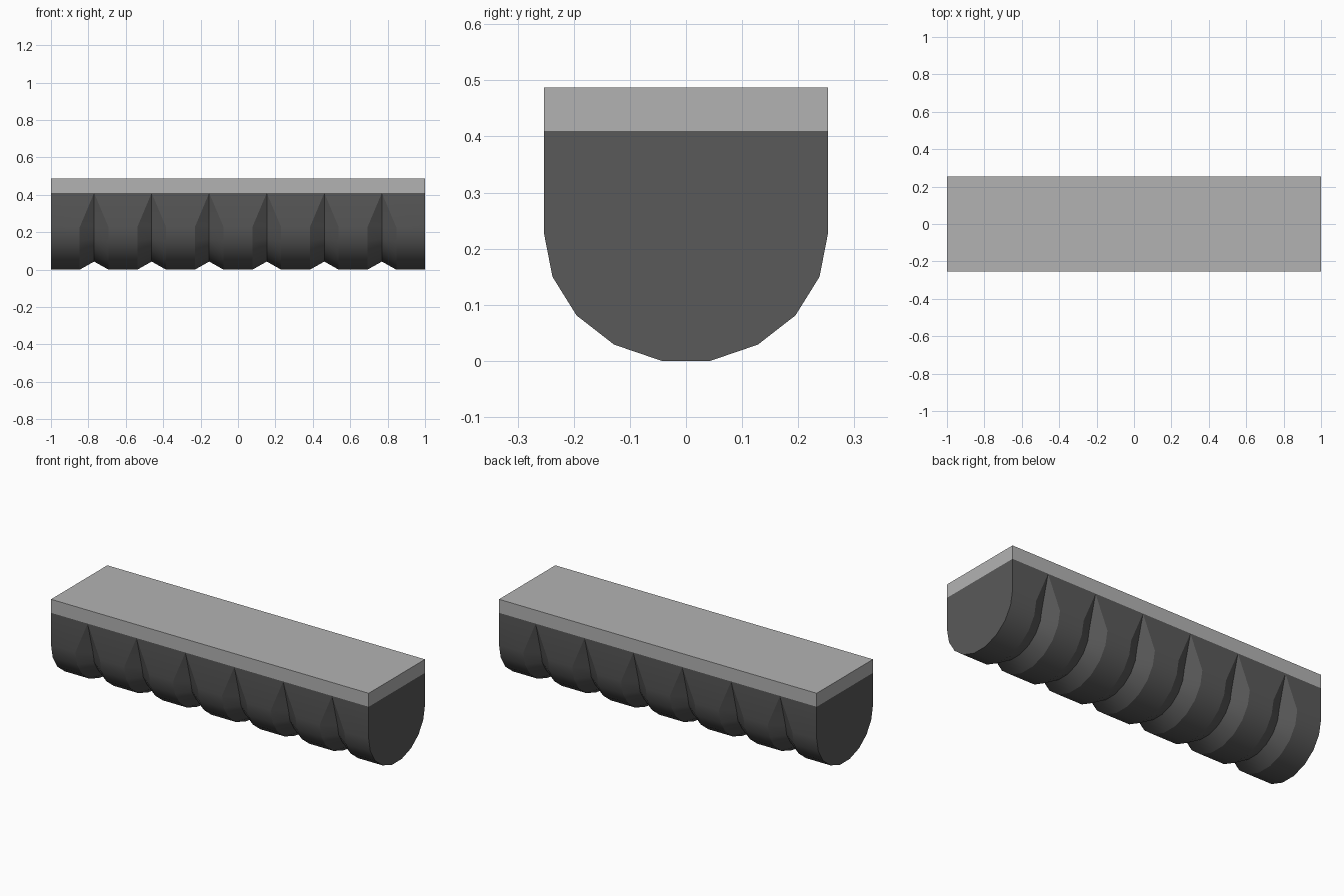
import bpy, bmesh, math

if "Cube" in bpy.data.objects:
    bpy.data.objects.remove(bpy.data.objects["Cube"])

HALF_W, SPLIT_Z, TOP_Z, SPRING_Z = 0.253, 0.41, 0.487, 0.227
GROOVES = 6
PITCH = 2 / (GROOVES + 0.5)
GROOVE_HALF = PITCH / 4
INSET = 0.81

# half cross-section of the rounded body, from side down to the bottom
HALF = [(0.253, 0.227), (0.238, 0.15), (0.195, 0.081), (0.128, 0.029), (0.043, 0.0)]
CURVE = [(-y, z) for y, z in HALF] + HALF[::-1]


def finish(name, bm, color=None, angle=None):
    bmesh.ops.remove_doubles(bm, verts=bm.verts[:], dist=1e-4)
    bmesh.ops.recalc_face_normals(bm, faces=bm.faces[:])
    mesh = bpy.data.meshes.new(name)
    bm.to_mesh(mesh)
    bm.free()
    obj = bpy.data.objects.new(name, mesh)
    bpy.context.collection.objects.link(obj)
    if color:
        mat = bpy.data.materials.new(name + "_grey")
        mat.diffuse_color = (color, color, color, 1)
        mat.use_nodes = True
        mat.node_tree.nodes["Principled BSDF"].inputs["Base Color"].default_value = mat.diffuse_color
        mesh.materials.append(mat)
    if angle:
        bpy.ops.object.select_all(action='DESELECT')
        obj.select_set(True)
        bpy.context.view_layer.objects.active = obj
        bpy.ops.object.shade_smooth_by_angle(angle=math.radians(angle))
    return obj


# stations along x: (x of curve, x of top corners, inset scale)
stations = [(-1, -1, 1)]
for i in range(GROOVES):
    x = (i - (GROOVES - 1) / 2) * PITCH
    stations += [(x - GROOVE_HALF, x, 1), (x, x, INSET), (x + GROOVE_HALF, x, 1)]
stations.append((1, 1, 1))

# grooved body: rings lofted together; grooves taper to a point at the top
bm = bmesh.new()
rings = []
for x, top_x, s in stations:
    pts = [(top_x, -HALF_W, SPLIT_Z)]
    pts += [(x, y * s, SPRING_Z + (z - SPRING_Z) * s) for y, z in CURVE]
    pts += [(top_x, HALF_W, SPLIT_Z)]
    rings.append([bm.verts.new(p) for p in pts])
bmesh.ops.remove_doubles
for a, b in zip(rings, rings[1:]):
    for j in range(len(a) - 1):
        quad = [a[j], a[j + 1], b[j + 1], b[j]]
        # drop the corner that coincides at a groove apex
        face = [v for k, v in enumerate(quad) if (v.co - quad[k - 1].co).length > 1e-5]
        bm.faces.new(face)
bm.faces.new(rings[0])
bm.faces.new(rings[-1])
bm.faces.new([rings[0][0], rings[0][-1], rings[-1][-1], rings[-1][0]])
finish("grooved_body", bm, color=0.1, angle=25)

# flat top slab
bm = bmesh.new()
bmesh.ops.create_cube(bm, size=1)
for v in bm.verts:
    v.co = (v.co.x * 2, v.co.y * 2 * HALF_W, TOP_Z if v.co.z > 0 else SPLIT_Z)
finish("top_slab", bm, color=0.45)
